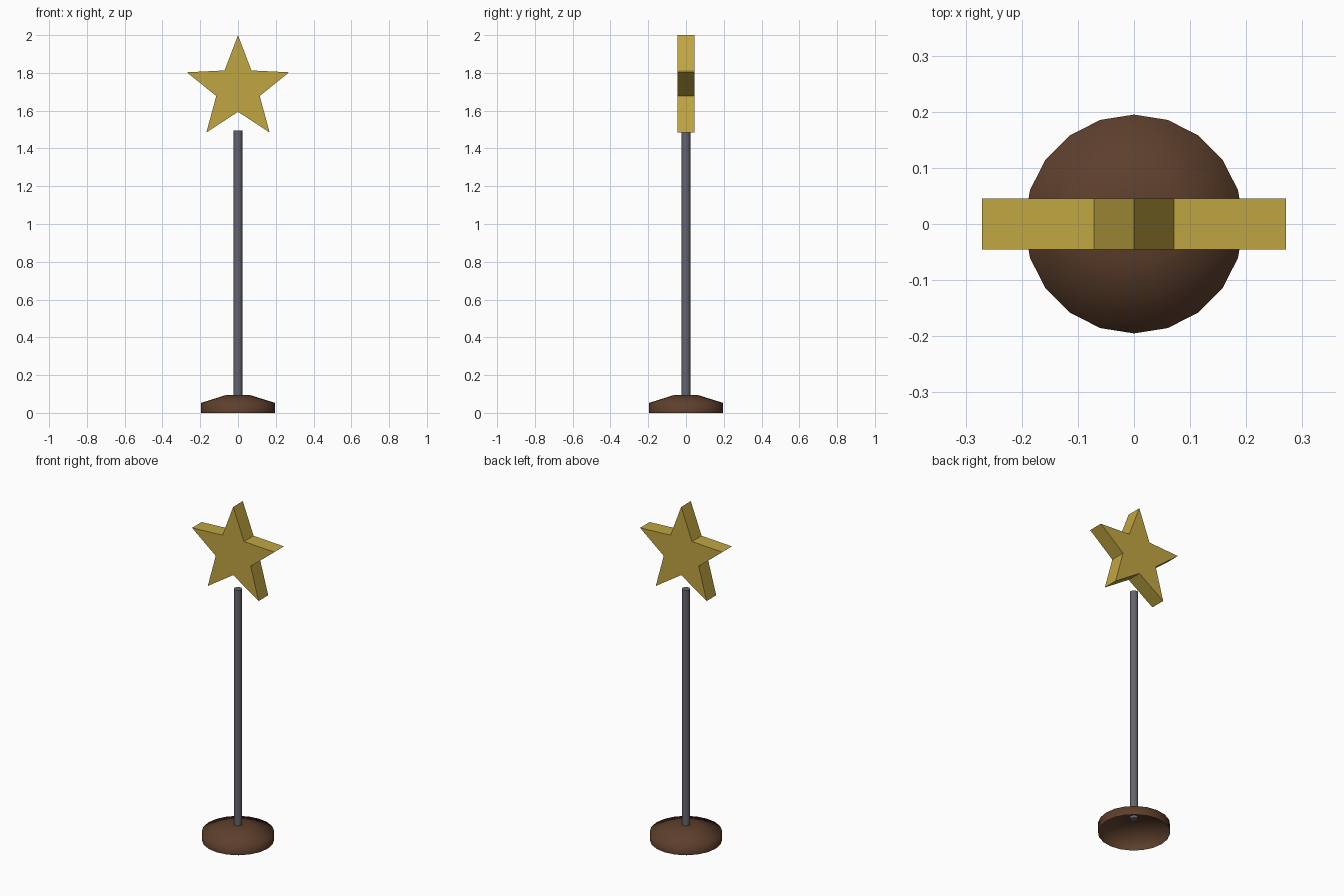
import bpy, bmesh
from math import sin, cos, pi, radians
from mathutils import Matrix

if "Cube" in bpy.data.objects:
    bpy.data.objects.remove(bpy.data.objects["Cube"])


def finish(name, bm, color, smooth_angle=None):
    mesh = bpy.data.meshes.new(name)
    bm.to_mesh(mesh)
    bm.free()
    obj = bpy.data.objects.new(name, mesh)
    bpy.context.collection.objects.link(obj)
    mat = bpy.data.materials.new(name + "_colour")
    mat.diffuse_color = (*color, 1)
    mat.use_nodes = True
    mat.node_tree.nodes["Principled BSDF"].inputs["Base Color"].default_value = mat.diffuse_color
    mesh.materials.append(mat)
    if smooth_angle:
        bpy.ops.object.select_all(action='DESELECT')
        obj.select_set(True)
        bpy.context.view_layer.objects.active = obj
        bpy.ops.object.shade_smooth_by_angle(angle=radians(smooth_angle))
    return obj


# Base: low dome, hollow and open underneath
bm = bmesh.new()
profile = [(0.195, 0), (0.195, 0.053), (0.062, 0.095)]
pts = [bm.verts.new((r, 0, z)) for r, z in profile]
edges = [bm.edges.new(pair) for pair in zip(pts, pts[1:])]
bmesh.ops.spin(bm, geom=pts + edges, cent=(0, 0, 0), axis=(0, 0, 1),
               angle=2 * pi, steps=20)
bmesh.ops.remove_doubles(bm, verts=bm.verts[:], dist=0.0005)
bmesh.ops.holes_fill(bm, edges=[e for e in bm.edges if e.is_boundary
                                and e.verts[0].co.z > 0.09], sides=0)
bmesh.ops.recalc_face_normals(bm, faces=bm.faces[:])
bm.normal_update()
if max(bm.faces, key=lambda f: f.calc_center_median().z).normal.z < 0:
    bmesh.ops.reverse_faces(bm, faces=bm.faces[:])
finish("base", bm, (0.11, 0.05, 0.025), 80)

# Pole: slim rod that just pierces the dome
bm = bmesh.new()
low, high = 0.08, 1.495
bmesh.ops.create_cone(bm, cap_ends=True, segments=16, radius1=0.023,
                      radius2=0.023, depth=high - low,
                      matrix=Matrix.Translation((0, 0, (low + high) / 2)))
finish("pole", bm, (0.13, 0.13, 0.16), 40)

# Star: flat five-pointed prism floating above the pole
bm = bmesh.new()
outer, inner, half, centre = 0.285, 0.121, 0.045, 1.715
ring = []
for i in range(10):
    r = inner if i % 2 else outer
    a = pi / 2 + i * pi / 5
    ring.append(bm.verts.new((r * cos(a), -half, centre + r * sin(a))))
face = bm.faces.new(ring)
ext = bmesh.ops.extrude_face_region(bm, geom=[face], use_keep_orig=True)
bmesh.ops.translate(bm, vec=(0, 2 * half, 0),
                    verts=[g for g in ext["geom"] if isinstance(g, bmesh.types.BMVert)])
bmesh.ops.recalc_face_normals(bm, faces=bm.faces[:])
finish("star", bm, (0.53, 0.38, 0.055))
